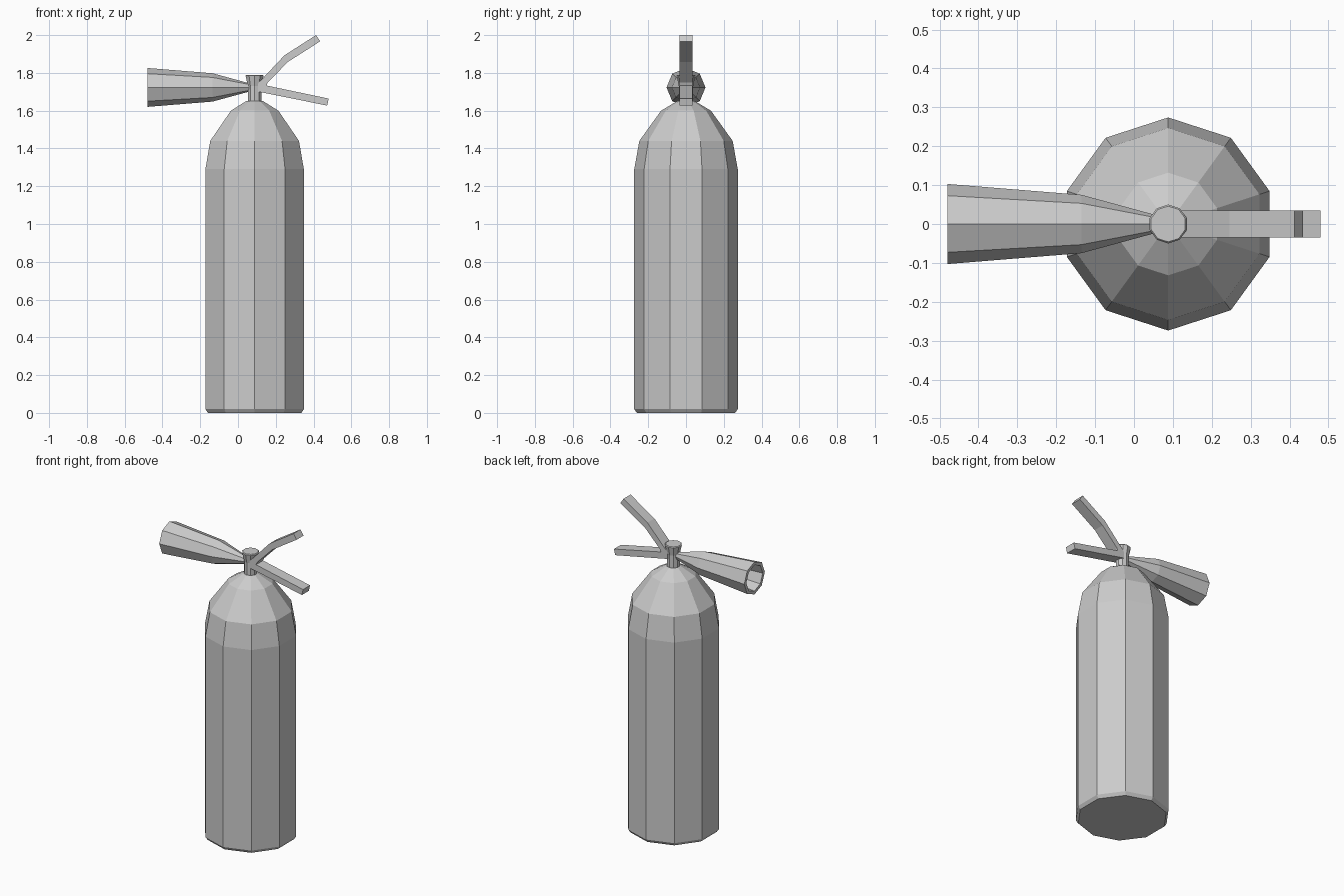
import bpy, bmesh
from math import sin, cos, pi
from mathutils import Vector

if "Cube" in bpy.data.objects:
    bpy.data.objects.remove(bpy.data.objects["Cube"])

CX = 0.088          # axis of the cylinder
NOZZLE_Z = 1.723    # axis of the horn


def finish(name, bm):
    bmesh.ops.recalc_face_normals(bm, faces=bm.faces)
    mesh = bpy.data.meshes.new(name)
    bm.to_mesh(mesh)
    bm.free()
    obj = bpy.data.objects.new(name, mesh)
    bpy.context.collection.objects.link(obj)
    return obj


def lathe(name, profile, sides, place, phase=0.0):
    """Flat-sided tube through (radius, height) rings, capped at both ends."""
    bm = bmesh.new()
    rings = []
    for r, h in profile:
        angles = [phase + 2 * pi * i / sides for i in range(sides)]
        rings.append([bm.verts.new(place(r * cos(a), r * sin(a), h)) for a in angles])
    for a, b in zip(rings, rings[1:]):
        for i in range(sides):
            j = (i + 1) % sides
            bm.faces.new((a[i], a[j], b[j], b[i]))
    bm.faces.new(rings[0][::-1])
    bm.faces.new(rings[-1])
    return finish(name, bm)


def upright(u, v, h):
    return Vector((CX + u, v, h))


def along_x(u, v, h):
    return Vector((h, u, NOZZLE_Z + v))


# Ten-sided tank with chamfered foot and domed shoulder
lathe("tank", [(0.26, 0), (0.274, 0.02), (0.274, 1.29), (0.247, 1.44),
               (0.132, 1.60), (0.045, 1.652)], 10, upright, pi / 2)

# Valve neck with a flared top
lathe("valve_neck", [(0.038, 1.64), (0.038, 1.73), (0.050, 1.785),
                     (0.046, 1.79)], 10, upright, pi / 2)

# Eight-sided hollow discharge horn
lathe("discharge_horn", [(0.022, 0.06), (0.075, -0.135), (0.103, -0.48),
                         (0.082, -0.48), (0.055, -0.14)], 8, along_x)

# Forked squeeze handle: upper lever and lower grip in one side profile
outline = [(0.105, 1.745), (0.13, 1.77), (0.246, 1.893), (0.413, 2.0), (0.435, 1.967),
           (0.264, 1.858), (0.157, 1.748), (0.151, 1.733), (0.48, 1.664),
           (0.472, 1.627), (0.12, 1.698), (0.105, 1.70)]
bm = bmesh.new()
face = bm.faces.new([bm.verts.new((x, -0.035, z)) for x, z in outline])
extruded = bmesh.ops.extrude_face_region(bm, geom=[face], use_keep_orig=True)
bmesh.ops.translate(bm, vec=(0, 0.07, 0),
                    verts=[g for g in extruded["geom"] if isinstance(g, bmesh.types.BMVert)])
finish("squeeze_handle", bm)
